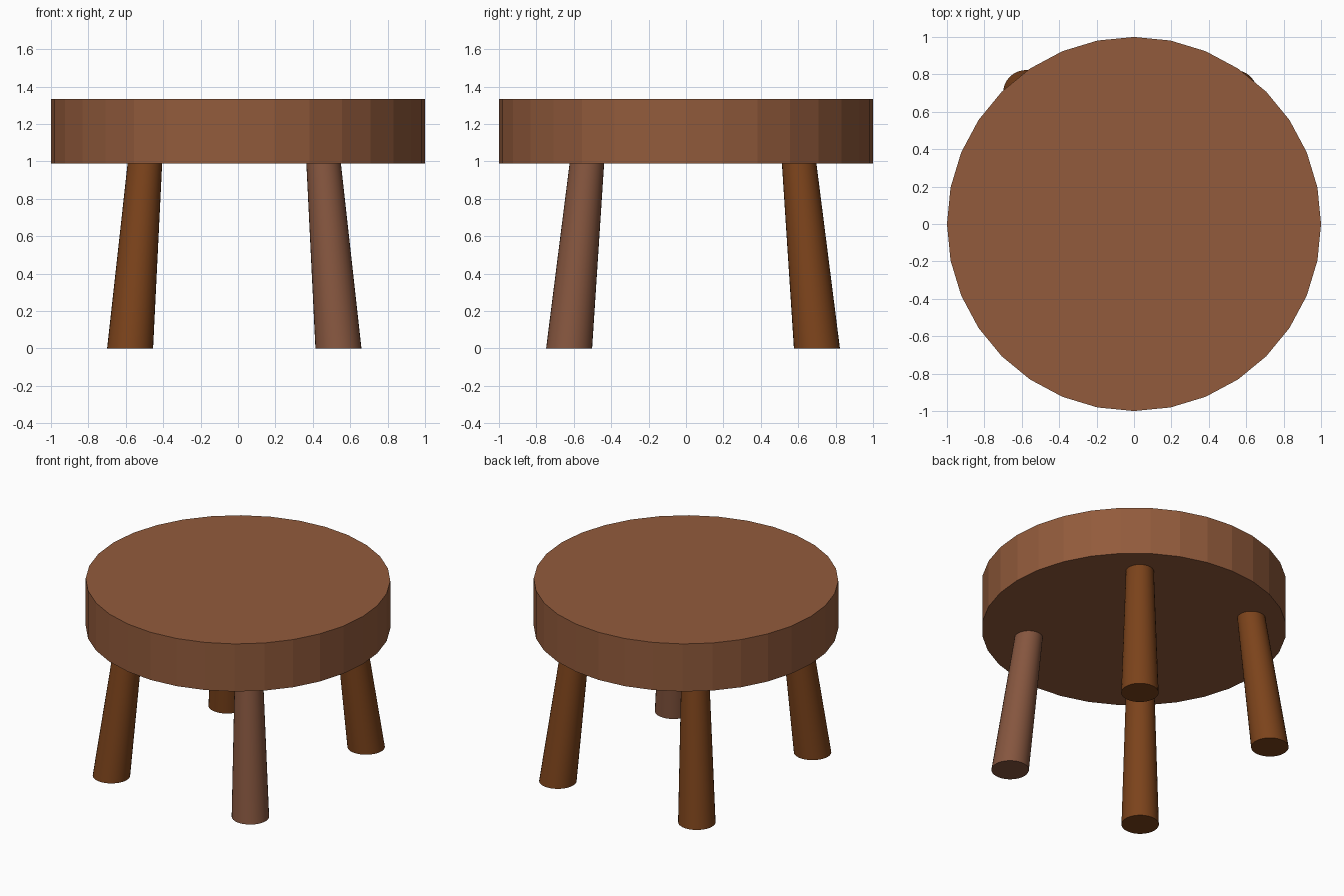
import bpy
import bmesh
import math

if "Cube" in bpy.data.objects:
    bpy.data.objects.remove(bpy.data.objects["Cube"])

SIDES = 32


def material(name, color):
    mat = bpy.data.materials.new(name)
    mat.diffuse_color = (*color, 1)
    mat.use_nodes = True
    mat.node_tree.nodes["Principled BSDF"].inputs["Base Color"].default_value = mat.diffuse_color
    return mat


def tapered_cylinder(name, bottom, top, r_bottom, r_top, mat, smooth=False):
    """Cylinder with level end caps, sheared from the bottom centre to the top centre."""
    bm = bmesh.new()
    rings = []
    for (cx, cy, cz), r in ((bottom, r_bottom), (top, r_top)):
        angles = [2 * math.pi * i / SIDES for i in range(SIDES)]
        rings.append([bm.verts.new((cx + r * math.cos(a), cy + r * math.sin(a), cz))
                      for a in angles])
    low, high = rings
    bm.faces.new(low[::-1])
    bm.faces.new(high)
    for i in range(SIDES):
        j = (i + 1) % SIDES
        bm.faces.new((low[i], low[j], high[j], high[i]))
    mesh = bpy.data.meshes.new(name)
    bm.to_mesh(mesh)
    bm.free()
    mesh.materials.append(mat)
    obj = bpy.data.objects.new(name, mesh)
    bpy.context.collection.objects.link(obj)
    if smooth:
        bpy.ops.object.select_all(action='DESELECT')
        obj.select_set(True)
        bpy.context.view_layer.objects.active = obj
        bpy.ops.object.shade_smooth_by_angle(angle=math.radians(30))
    return obj


seat_wood = material("seat_wood", (0.29, 0.105, 0.045))
leg_wood = material("leg_wood", (0.20, 0.056, 0.011))
pale_wood = material("pale_wood", (0.235, 0.092, 0.049))

# Seat: faceted round slab
tapered_cylinder("seat", (0, 0, 0.99), (0, 0, 1.335), 1, 1, seat_wood)

# Legs: splayed outward and tapering upward, one in paler wood
legs = {
    "front_left_leg": (-0.577, -0.625, leg_wood),
    "front_right_leg": (0.537, -0.625, pale_wood),
    "back_left_leg": (-0.577, 0.70, leg_wood),
    "back_right_leg": (0.537, 0.70, leg_wood),
}
for name, (x, y, mat) in legs.items():
    top = (x - math.copysign(0.08, x), y - math.copysign(0.096, y), 1.0)
    tapered_cylinder(name, (x, y, 0), top, 0.123, 0.092, mat, smooth=True)
